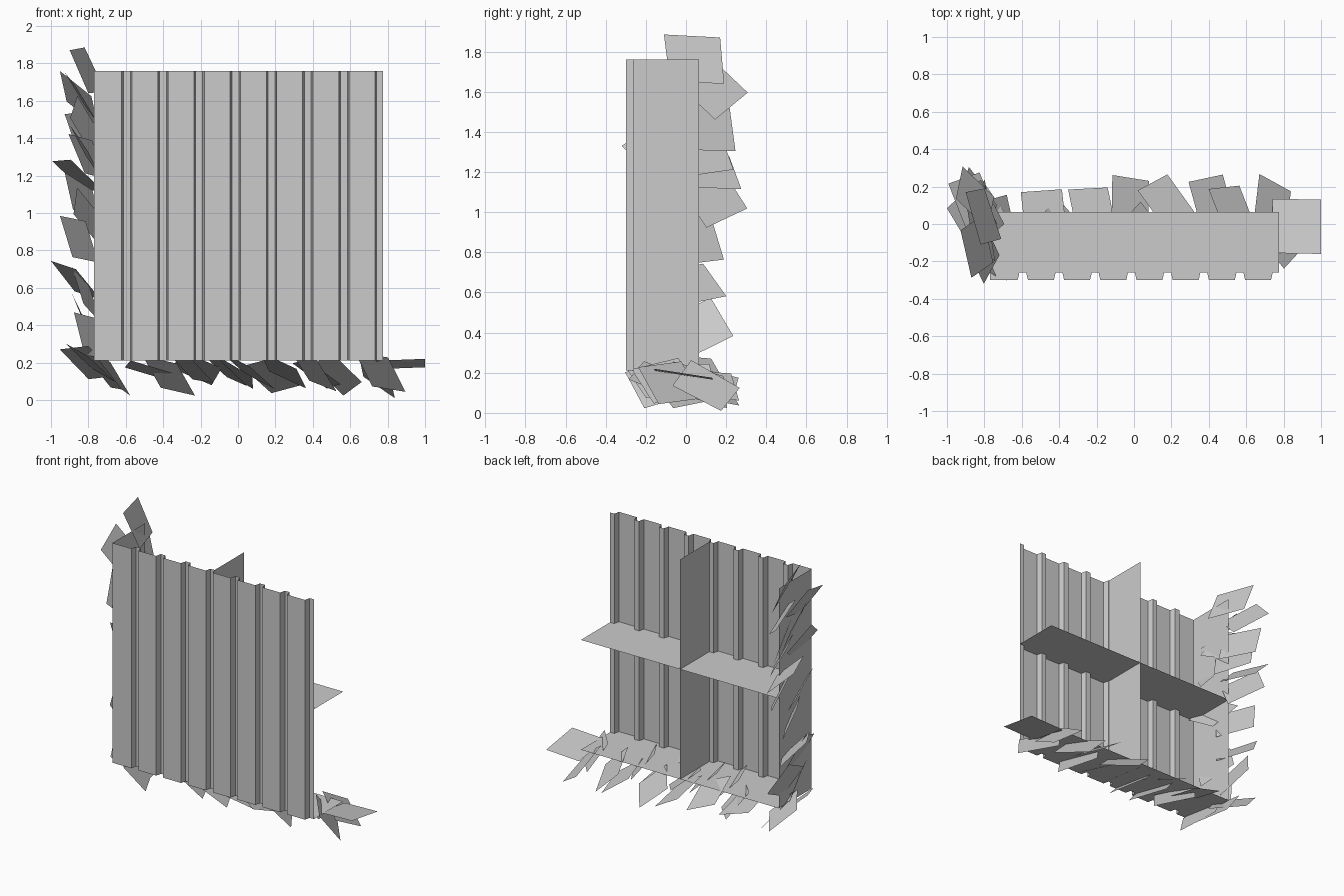
import bpy, random
from math import radians
from mathutils import Vector, Matrix

if "Cube" in bpy.data.objects:
    bpy.data.objects.remove(bpy.data.objects["Cube"])

random.seed(4)
X0, X1, Z0, Z1 = -0.77, 0.775, 0.21, 1.76
FRONT, GROOVE, BACK = -0.30, -0.26, 0.065


def add_mesh(name, verts, faces):
    mesh = bpy.data.meshes.new(name)
    mesh.from_pydata(verts, [], faces)
    obj = bpy.data.objects.new(name, mesh)
    bpy.context.collection.objects.link(obj)
    return obj


# Corrugated front sheet: wide flats with eight narrow grooves
profile = [(X0, FRONT)]
for i in range(8):
    x = -0.622 + i * 0.1935
    profile += [(x, FRONT), (x + 0.009, GROOVE)]
    if i < 7:
        profile += [(x + 0.046, GROOVE), (x + 0.055, FRONT)]
profile.append((X1, GROOVE))
verts = [(x, y, z) for x, y in profile for z in (Z0, Z1)]
faces = [(2 * i, 2 * i + 2, 2 * i + 3, 2 * i + 1) for i in range(len(profile) - 1)]
add_mesh("corrugated_panel", verts, faces)


# Flat walls, and shelves cut to the corrugated outline
def upright(name, x, y):
    add_mesh(name, [(x, y, Z0), (x, BACK, Z0), (x, BACK, Z1), (x, y, Z1)], [(0, 1, 2, 3)])


def level(name, z):
    outline = profile + [(X1, BACK), (X0, BACK)]
    add_mesh(name, [(x, y, z) for x, y in outline], [tuple(range(len(outline)))])


upright("side_wall", X0, FRONT)
upright("middle_divider", 0.0, GROOVE)
level("bottom_plate", Z0)
level("middle_shelf", 0.985)


# Leaf cards: centre, slope in the xz plane, spin within the card
def leaf_cards(name, table, size_y, size_v, twist):
    verts, faces = [], []
    for x, y, z, slope, spin in table:
        rot = Matrix.Rotation(radians(slope), 3, 'Y')
        rot = rot @ Matrix.Rotation(radians(random.uniform(*twist)), 3, 'X')
        rot = rot @ Matrix.Rotation(radians(spin), 3, 'Z')
        n = len(verts)
        for sx, sy in ((-1, -1), (1, -1), (1, 1), (-1, 1)):
            p = Vector((x, y, z)) + rot @ Vector((sx * size_v / 2, sy * size_y / 2, 0))
            verts.append((max(-1, min(1, p.x)), max(-0.32, min(0.32, p.y)),
                          max(0.01, min(1.885, p.z))))
        faces.append((n, n + 1, n + 2, n + 3))
    add_mesh(name, verts, faces)


# Topmost leaf and the level leaf at the right end
add_mesh("top_leaf", [(-0.82, -0.11, 1.885), (-0.90, 0.17, 1.87),
                      (-0.80, 0.19, 1.64), (-0.71, -0.08, 1.65)], [(0, 1, 2, 3)])
add_mesh("end_leaf", [(0.74, -0.155, 0.21), (1.0, -0.16, 0.22),
                      (1.0, 0.13, 0.175), (0.74, 0.135, 0.165)], [(0, 1, 2, 3)])

leaf_cards("side_leaves", [
    (-0.85, 0.14, 1.61, 55, 50), (-0.83, 0.11, 1.42, 68, 8), (-0.86, 0.12, 1.20, 40, 15),
    (-0.83, 0.14, 1.07, 62, 35), (-0.85, 0.04, 0.86, 65, 18), (-0.87, 0.03, 0.64, 42, 30),
    (-0.82, 0.06, 0.42, 65, 28), (-0.84, -0.12, 1.62, 58, 20), (-0.81, -0.14, 1.32, 60, 40),
    (-0.80, -0.13, 0.98, 60, -25), (-0.81, -0.12, 0.56, 66, 30), (-0.82, -0.04, 1.47, 66, -20),
    (-0.79, -0.12, 0.34, 70, 15), (-0.80, 0.06, 0.20, 35, 25), (-0.80, 0.08, 1.30, 60, 20),
], 0.27, 0.24, (-28, 4))

leaf_cards("bottom_leaves", [
    (-0.79, -0.10, 0.20, 40, 30), (-0.72, 0.00, 0.15, 50, 10), (-0.68, -0.13, 0.15, 55, 25),
    (-0.48, 0.04, 0.16, 16, 4), (-0.37, -0.02, 0.13, 44, 35), (-0.22, 0.06, 0.17, 22, 3),
    (-0.26, -0.12, 0.18, 42, 20), (-0.02, 0.11, 0.15, 32, -8), (-0.08, -0.12, 0.17, 40, 25),
    (0.05, -0.06, 0.16, 36, 40), (0.18, 0.11, 0.13, 30, 25), (0.24, -0.12, 0.16, 30, -20),
    (0.42, 0.11, 0.14, 34, 10), (0.40, -0.10, 0.16, 48, 30), (0.53, 0.07, 0.14, 42, 5),
    (0.74, 0.10, 0.13, 45, -25), (0.76, -0.08, 0.15, 48, 30),
], 0.28, 0.23, (-30, -4))
